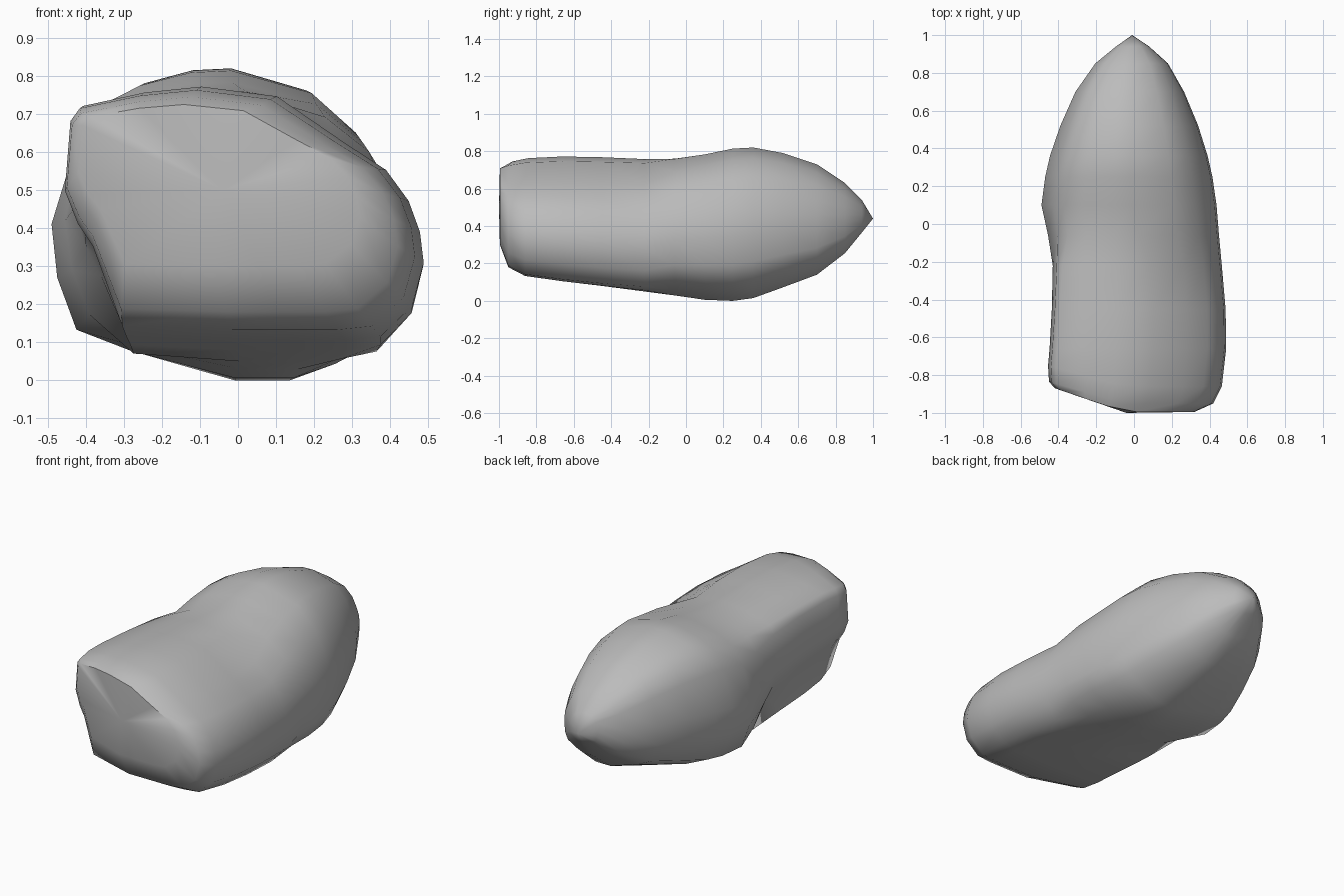
import bpy
import bmesh
import math

cube = bpy.data.objects.get("Cube")
if cube:
    bpy.data.objects.remove(cube, do_unlink=True)

# Grey stone material
stone = bpy.data.materials.new("grey stone")
stone.use_nodes = True
grey = (0.5, 0.5, 0.5, 1)
stone.diffuse_color = grey
stone.node_tree.nodes["Principled BSDF"].inputs["Base Color"].default_value = grey

# Cross-sections (x, z): squared blunt end and full rounded body
blunt = [(-.44, .69), (-.415, .725), (-.25, .76), (-.1, .775), (.1, .75), (.28, .63),
         (.39, .56), (.45, .48), (.48, .4), (.49, .32), (.46, .21), (.375, .13),
         (.28, .12), (.15, .12), (0, .12), (-.3, .13), (-.38, .35), (-.42, .41),
         (-.455, .5)]
full = [(-.43, .64), (-.37, .735), (-.27, .785), (-.13, .82), (-.02, .825), (.2, .765),
        (.32, .66), (.38, .55), (.42, .45), (.43, .35), (.42, .2), (.375, .11),
        (.25, .04), (.14, 0), (-.01, 0), (-.28, .075), (-.425, .135), (-.475, .28),
        (-.49, .43)]

# Stations: y, blend to full, left edge, right edge, bottom, top, end slant
stations = [
    (-.995, 0, -.42, .32, .3, .725, 1),
    (-.95, 0, -.45, .42, .18, .745, .85),
    (-.86, 0, -.455, .465, .133, .763, .8),
    (-.66, 0, -.447, .488, .105, .772, 0),
    (-.45, .03, -.435, .485, .08, .768, 0),
    (-.22, .15, -.43, .465, .05, .758, 0),
    (-.06, .8, -.455, .45, .029, .76, 0),
    (.1, 1, -.49, .437, .006, .783, 0),
    (.25, 1, -.47, .415, 0, .814, 0),
    (.36, 1, -.445, .39, .015, .82, 0),
    (.52, 1, -.39, .34, .073, .79, 0),
    (.7, 1, -.31, .265, .14, .73, 0),
    (.85, 1, -.205, .18, .255, .63, 0),
    (.94, 1, -.095, .08, .365, .54, 0),
]


def section(y, blend, left, right, low, high, slant):
    """Blend the two profiles and fit them to the station's box."""
    pts = [(a[0] + (b[0] - a[0]) * blend, a[1] + (b[1] - a[1]) * blend)
           for a, b in zip(blunt, full)]
    xs, zs = zip(*pts)
    result = []
    for x, z in pts:
        u = (x - min(xs)) / (max(xs) - min(xs))
        v = (z - min(zs)) / (max(zs) - min(zs))
        px = left + u * (right - left)
        result.append((px, y + slant * .34 * max(0, -px - .05), low + v * (high - low)))
    return result


# Loft the stone through its stations
bm = bmesh.new()
rings = [[bm.verts.new(p) for p in section(*s)] for s in stations]
count = len(blunt)
for near, far in zip(rings, rings[1:]):
    for i in range(count):
        j = (i + 1) % count
        bm.faces.new((near[i], near[j], far[j], far[i]))

# Close with a broad blunt face and a pointed tip
for ring, end in ((rings[0], (-.04, -1, .5)), (rings[-1], (-.01, 1, .44))):
    centre = bm.verts.new(end)
    for i in range(count):
        bm.faces.new((ring[i], ring[(i + 1) % count], centre))

bmesh.ops.recalc_face_normals(bm, faces=bm.faces[:])
mesh = bpy.data.meshes.new("stone_body")
bm.to_mesh(mesh)
bm.free()
mesh.materials.append(stone)
body = bpy.data.objects.new("stone_body", mesh)
bpy.context.collection.objects.link(body)

# Smooth worn surface with crisp broken edges
bpy.ops.object.select_all(action='DESELECT')
body.select_set(True)
bpy.context.view_layer.objects.active = body
bpy.ops.object.shade_smooth_by_angle(angle=math.radians(50))
